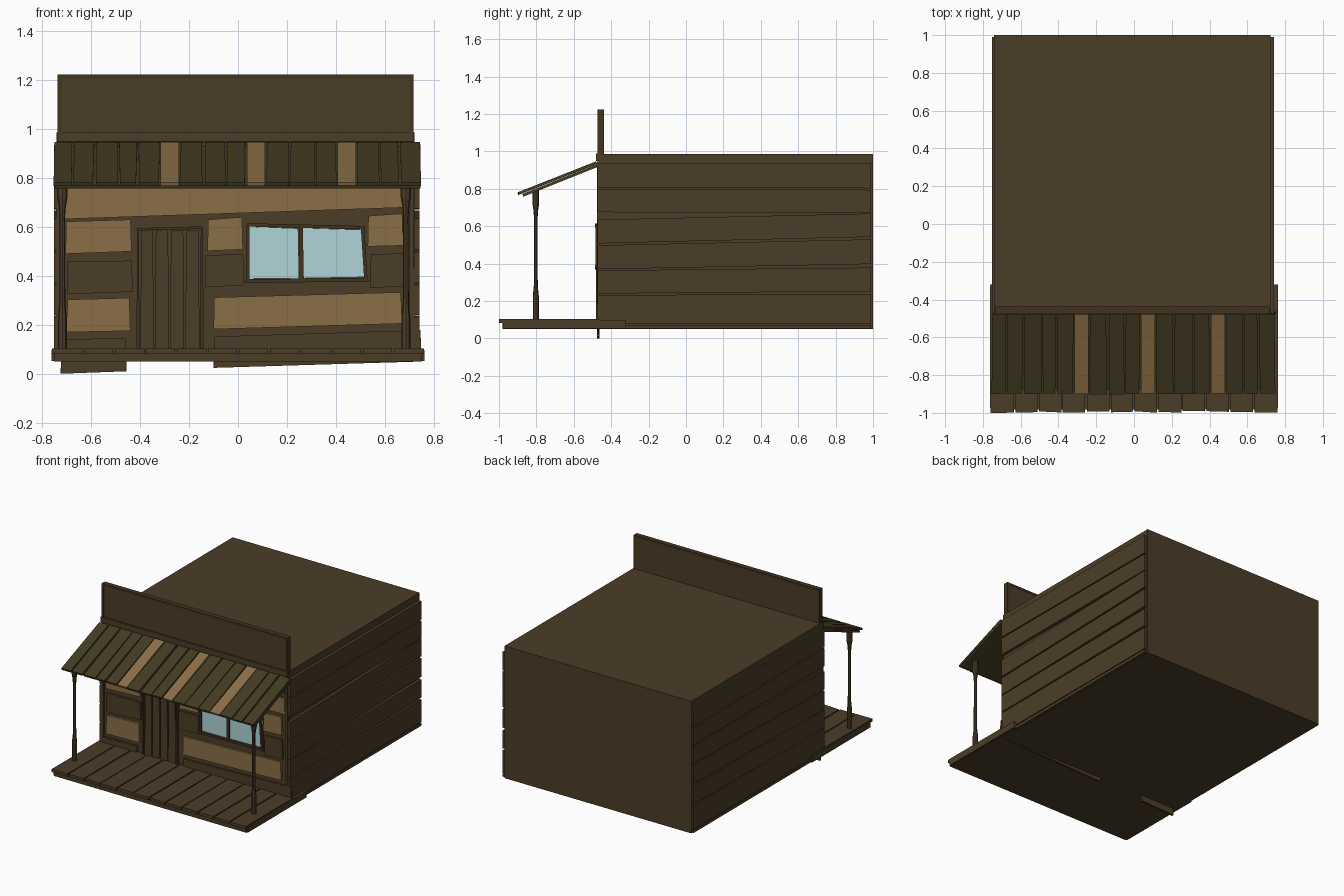
import bpy, bmesh, math, random
from mathutils import Vector

random.seed(4)


def material(name, r, g, b):
    lin = [((c / 255 + 0.055) / 1.055) ** 2.4 for c in (r, g, b)]
    m = bpy.data.materials.new(name)
    m.diffuse_color = (*lin, 1)
    return m


DARK = material("dark wood", 75, 61, 39)
TRIM = material("trim wood", 67, 51, 31)
LIGHT = material("light wood", 139, 111, 71)
SLAT = material("awning wood", 67, 59, 34)
GLASS = material("window glass", 176, 213, 217)


def slab(name, outline, depth, mat):
    """Flat outline of 3D points pushed along a depth vector."""
    bm = bmesh.new()
    face = bm.faces.new([bm.verts.new(p) for p in outline])
    new = bmesh.ops.extrude_face_region(bm, geom=[face])["geom"]
    bmesh.ops.translate(bm, vec=Vector(depth),
                        verts=[v for v in new if isinstance(v, bmesh.types.BMVert)])
    bmesh.ops.recalc_face_normals(bm, faces=bm.faces)
    me = bpy.data.meshes.new(name)
    bm.to_mesh(me)
    bm.free()
    me.materials.append(mat)
    ob = bpy.data.objects.new(name, me)
    bpy.context.collection.objects.link(ob)
    return ob


def box(name, x0, x1, y0, y1, z0, z1, mat):
    return slab(name, [(x0, y0, z0), (x1, y0, z0), (x1, y1, z0), (x0, y1, z0)],
                (0, 0, z1 - z0), mat)


WALL = -0.462


def front(name, x0, x1, bl, br, tl, tr, mat, out=0.014):
    """Crooked board on the front wall: heights at left and right ends."""
    slab(name, [(x0, WALL, bl), (x1, WALL, br), (x1 - 0.004, WALL, tr), (x0 + 0.003, WALL, tl)],
         (0, -out, 0), mat)


# main building
box("building", -0.742, 0.722, WALL, 1.0, 0.05, 0.985, DARK)

# side boards with uneven gaps: bottom front/back, top front/back
rows = [(0.052, 0.052, 0.072, 0.072), (0.078, 0.078, 0.232, 0.238), (0.24, 0.252, 0.364, 0.379),
        (0.37, 0.398, 0.498, 0.53), (0.508, 0.543, 0.635, 0.668), (0.675, 0.672, 0.80, 0.795),
        (0.808, 0.803, 0.935, 0.935)]
for side, x, d in (("right", 0.722, 0.02), ("left", -0.742, -0.011)):
    for bf, bb, tf, tb in rows:
        slab(side + "_wall_board", [(x, -0.472, bf), (x, 0.99, bb), (x, 0.99, tb), (x, -0.472, tf)],
             (d, 0, 0), DARK)

# false front above the roof with raised border
box("false_front", -0.73, 0.712, -0.468, -0.44, 0.94, 1.218, DARK)
box("false_front_ledge", -0.74, 0.72, -0.48, -0.45, 0.95, 0.988, DARK)
box("false_front_cap", -0.737, 0.717, -0.474, -0.438, 1.207, 1.223, TRIM)
for x in (-0.737, 0.702):
    box("false_front_edge", x, x + 0.015, -0.474, -0.438, 0.985, 1.21, TRIM)

# front wall boards
front("top_board", -0.715, 0.70, 0.632, 0.68, 0.79, 0.79, LIGHT)
front("hidden_board", -0.715, 0.70, 0.80, 0.80, 0.945, 0.945, DARK)
front("left_board_upper", -0.705, -0.435, 0.49, 0.50, 0.622, 0.63, LIGHT)
front("left_board_middle", -0.70, -0.43, 0.325, 0.335, 0.46, 0.462, DARK)
front("left_board_lower", -0.70, -0.44, 0.17, 0.175, 0.303, 0.31, LIGHT)
front("left_board_base", -0.725, -0.455, 0.0, 0.01, 0.14, 0.146, DARK)
front("centre_board_upper", -0.125, 0.02, 0.502, 0.508, 0.63, 0.64, LIGHT)
front("centre_board_middle", -0.135, 0.025, 0.355, 0.36, 0.485, 0.488, DARK)
front("right_board_upper", 0.53, 0.675, 0.52, 0.524, 0.645, 0.655, LIGHT)
front("right_board_middle", 0.54, 0.68, 0.35, 0.358, 0.488, 0.492, DARK)
front("right_board_lower", -0.10, 0.67, 0.182, 0.205, 0.312, 0.333, LIGHT)
front("right_board_base", -0.10, 0.75, 0.024, 0.05, 0.152, 0.178, DARK)
for x0, x1 in ((-0.745, -0.72), (0.70, 0.722)):
    front("corner_board", x0, x1, 0.09, 0.09, 0.945, 0.945, DARK)

# door: upright planks inside a thin frame
edges = [-0.402, -0.342, -0.28, -0.218, -0.155]
for a, b in zip(edges, edges[1:]):
    front("door_plank", a + 0.003, b - 0.002, 0.10, 0.10, 0.585, 0.588, DARK, 0.012)
front("door_frame_left", -0.415, -0.402, 0.10, 0.10, 0.592, 0.592, TRIM, 0.02)
front("door_frame_right", -0.155, -0.14, 0.10, 0.10, 0.60, 0.60, TRIM, 0.02)
front("door_frame_top", -0.415, -0.145, 0.585, 0.592, 0.595, 0.602, TRIM, 0.02)

# window: two panes and a crooked frame
front("window_pane_left", 0.04, 0.25, 0.388, 0.39, 0.602, 0.594, GLASS, 0.009)
front("window_pane_right", 0.26, 0.522, 0.39, 0.395, 0.596, 0.588, GLASS, 0.009)
front("window_sill", 0.028, 0.535, 0.37, 0.378, 0.386, 0.392, TRIM, 0.024)
front("window_frame_top", 0.034, 0.52, 0.602, 0.59, 0.615, 0.604, TRIM, 0.024)
front("window_bar", 0.247, 0.269, 0.385, 0.385, 0.60, 0.597, TRIM, 0.02)
for name, x0, x1 in (("left", 0.034, 0.034), ("right", 0.516, 0.502)):
    slab("window_frame_" + name, [(x0, WALL, 0.38), (x0 + 0.014, WALL, 0.38),
                                  (x1 + 0.014, WALL, 0.60), (x1, WALL, 0.60)], (0, -0.022, 0), TRIM)

# porch base and floor planks
box("porch_base", -0.752, 0.752, -0.982, -0.33, 0.05, 0.083, DARK)
for x in (-0.762, 0.742):
    box("porch_side", x, x + 0.02, -0.975, -0.32, 0.052, 0.096, DARK)
n = 12
for i in range(n):
    x0, x1 = -0.76 + 1.52 * i / n, -0.76 + 1.52 * (i + 1) / n
    y0, y1 = (-1.0 + random.random() * 0.01 for _ in "ab")
    if i == 0:
        y0 = -1.0
    g0, g1 = random.uniform(0.002, 0.005), random.uniform(0.002, 0.005)
    g0 = 0 if i == 0 else g0
    g1 = 0 if i == n - 1 else g1
    slab("porch_plank", [(x0 + g0, y0, 0.083), (x1 - g1, y1, 0.083),
                         (x1 - g1, WALL, 0.083), (x0 + g0, WALL, 0.083)], (0, 0, 0.02), DARK)

# awning: sloped sheet with loose boards on top, some of them light
slab("awning_sheet", [(-0.75, -0.465, 0.936), (-0.75, -0.875, 0.772),
                      (-0.75, -0.87, 0.758), (-0.75, -0.465, 0.92)], (1.495, 0, 0), SLAT)
cuts = [-0.755, -0.675, -0.585, -0.487, -0.41, -0.318, -0.24, -0.14, -0.05,
        0.035, 0.112, 0.21, 0.315, 0.405, 0.485, 0.58, 0.66, 0.752]
for i, (a, b) in enumerate(zip(cuts, cuts[1:])):
    light = i in (5, 9, 13)
    j = [0.002 if light else random.uniform(0.001, 0.008) for _ in range(4)]
    ye = -0.892 - random.random() * 0.006

    def z(y):
        return 0.936 + 0.395 * (y + 0.468)
    slab("awning_board", [(a + j[0], ye, z(ye)), (b - j[1], ye, z(ye)),
                          (b - j[2], -0.475, z(-0.475)), (a + j[3], -0.475, z(-0.475))],
         (0, -0.005, 0.014), LIGHT if light else SLAT)

# posts: turned profile with wider foot and head
profile = [(0.017, 0.10), (0.017, 0.225), (0.011, 0.285), (0.010, 0.64),
           (0.013, 0.685), (0.019, 0.72), (0.019, 0.795)]
for name, cx in (("left", -0.718), ("right", 0.686)):
    bm = bmesh.new()
    rings = [[bm.verts.new((cx + r * 1.1 * math.cos(math.radians(a)),
                            -0.803 + r * 0.95 * math.sin(math.radians(a)), h))
              for a in range(0, 360, 45)] for r, h in profile]
    for lo, hi in zip(rings, rings[1:]):
        for k in range(8):
            bm.faces.new((lo[k], lo[(k + 1) % 8], hi[(k + 1) % 8], hi[k]))
    bm.faces.new(rings[0][::-1])
    bm.faces.new(rings[-1])
    me = bpy.data.meshes.new(name + "_post")
    bm.to_mesh(me)
    bm.free()
    me.materials.append(DARK)
    bpy.context.collection.objects.link(bpy.data.objects.new(name + "_post", me))
